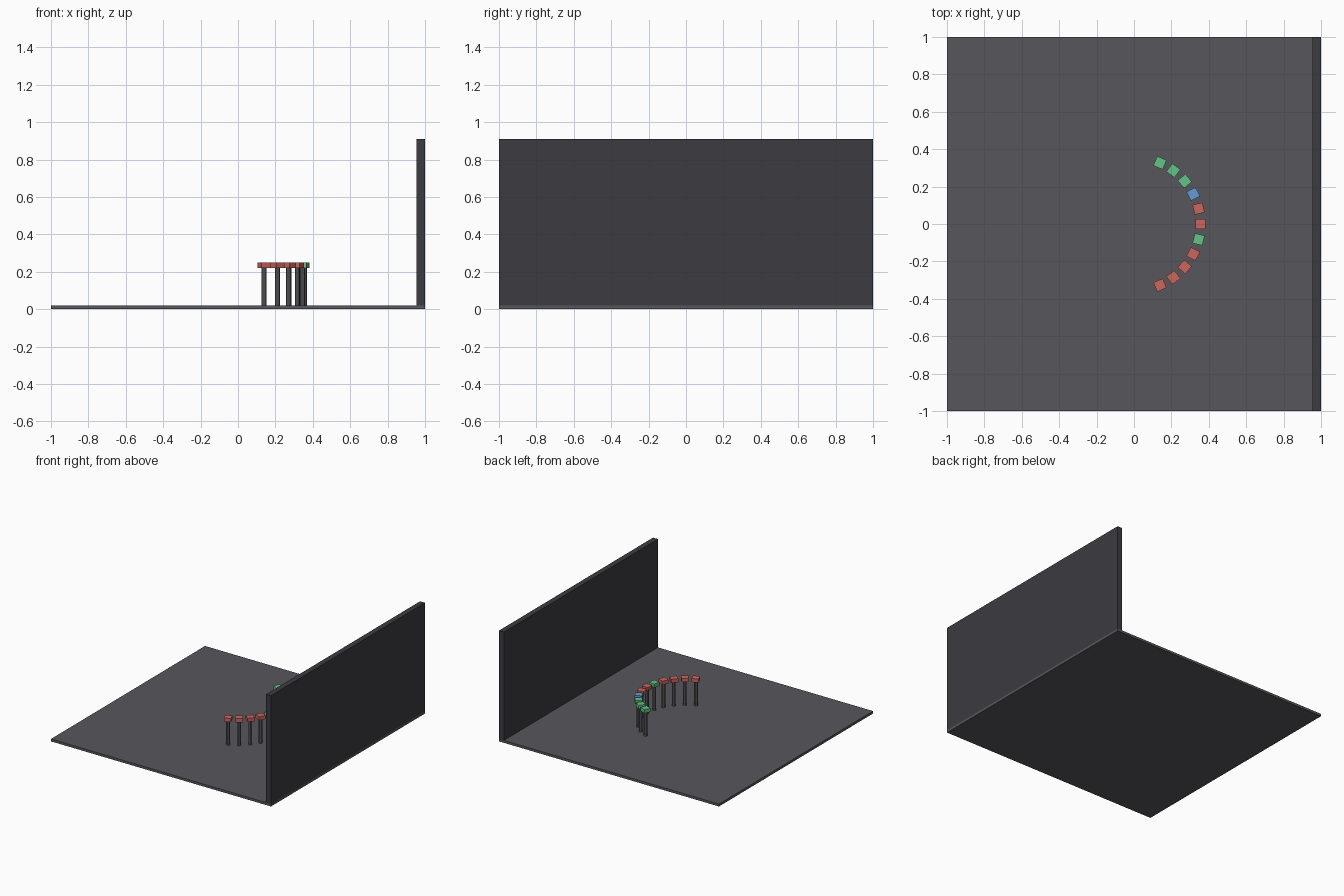
import bpy, math

if "Cube" in bpy.data.objects:
    bpy.data.objects.remove(bpy.data.objects["Cube"])

def material(name, rgb):
    m = bpy.data.materials.new(name)
    m.diffuse_color = (*rgb, 1)
    m.use_nodes = True
    m.node_tree.nodes["Principled BSDF"].inputs["Base Color"].default_value = m.diffuse_color
    return m

DARK = material("dark_wall", (0.045, 0.043, 0.052))
FLOOR = material("floor_grey", (0.095, 0.093, 0.105))
POLE = material("pole_grey", (0.13, 0.13, 0.14))
RED = material("red", (0.62, 0.13, 0.11))
GREEN = material("green", (0.12, 0.56, 0.24))
BLUE = material("blue", (0.13, 0.33, 0.68))

def box(name, centre, size, mat, turn=0):
    bpy.ops.mesh.primitive_cube_add(size=1, location=centre, rotation=(0, 0, turn))
    o = bpy.context.object
    o.name, o.scale = name, size
    o.data.materials.append(mat)

# Floor slab and end wall
box("floor", (0, 0, 0.01), (2, 2, 0.02), FLOOR)
box("wall", (0.9775, 0, 0.465), (0.045, 2, 0.89), DARK)

# Arc of coloured blocks on poles
RADIUS, STEP = 0.355, math.radians(13.4)
colours = [RED, RED, RED, RED, GREEN, RED, RED, BLUE, GREEN, GREEN, GREEN]
for i, colour in enumerate(colours):
    a = (i - 5) * STEP
    x, y = RADIUS * math.cos(a), RADIUS * math.sin(a)
    box(f"block_{i + 1}", (x, y, 0.235), (0.054, 0.054, 0.03), colour, a)
    bpy.ops.mesh.primitive_cylinder_add(vertices=8, radius=0.014, depth=0.2,
                                        location=(x, y, 0.12), rotation=(0, 0, a))
    pole = bpy.context.object
    pole.name = f"pole_{i + 1}"
    pole.data.materials.append(POLE)
